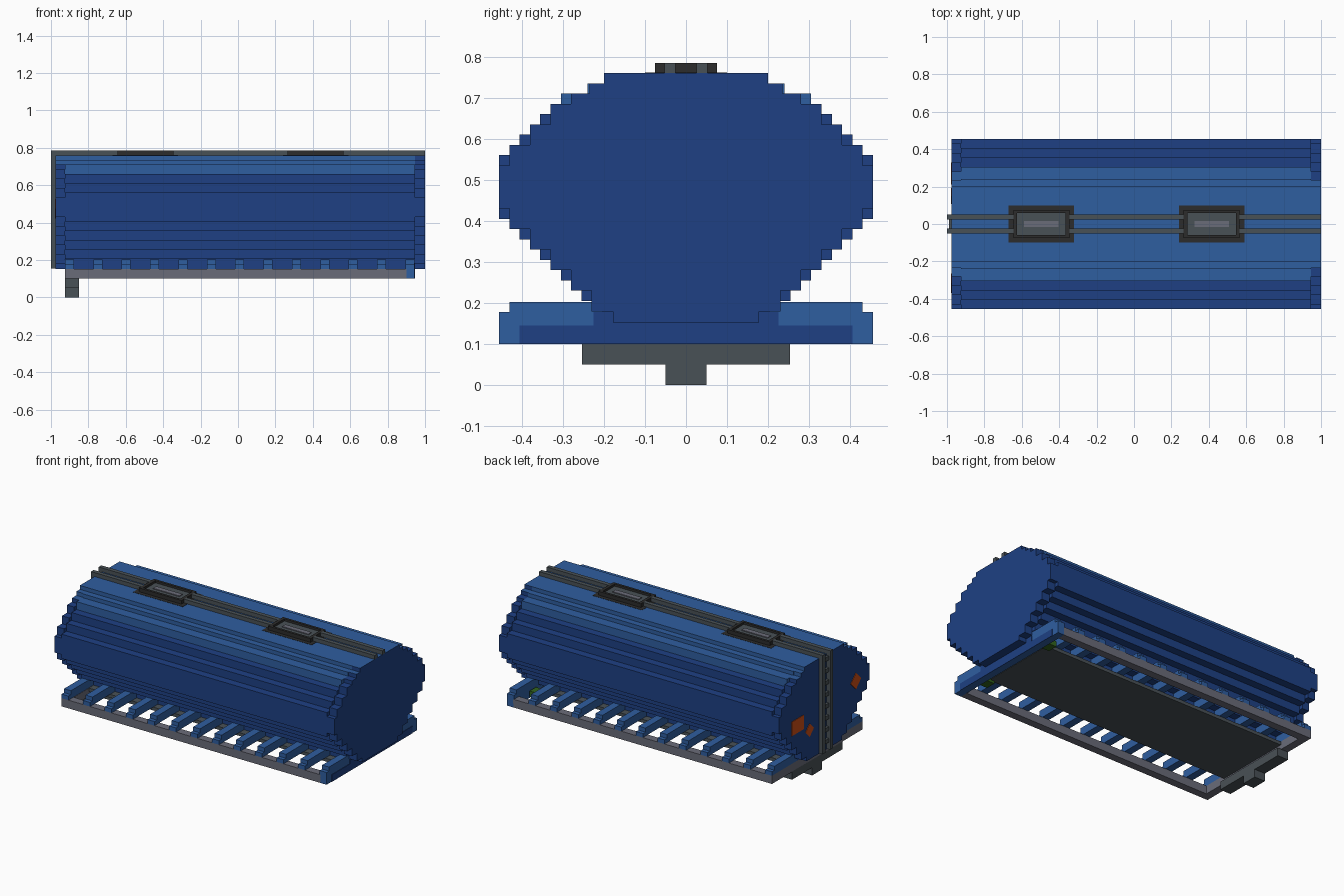
import bpy, bmesh, math

if "Cube" in bpy.data.objects:
    bpy.data.objects.remove(bpy.data.objects["Cube"])


def mat(name, r, g, b):
    lin = [((c / 255 + 0.055) / 1.055) ** 2.4 if c > 10 else c / 255 / 12.92 for c in (r, g, b)]
    m = bpy.data.materials.new(name)
    m.use_nodes = True
    m.diffuse_color = (*lin, 1)
    m.node_tree.nodes["Principled BSDF"].inputs["Base Color"].default_value = (*lin, 1)
    return m


DARK_BLUE = mat("dark blue", 30, 64, 132)
LIGHT_BLUE = mat("light blue", 47, 94, 160)
GREY = mat("rail grey", 73, 81, 86)
PALE = mat("pale grey", 106, 108, 121)
BLACK = mat("charcoal", 44, 44, 44)
ORANGE = mat("orange", 205, 78, 22)
GREEN = mat("green", 50, 100, 30)


def finish(name, bm, *mats):
    bmesh.ops.recalc_face_normals(bm, faces=bm.faces)
    me = bpy.data.meshes.new(name)
    bm.to_mesh(me)
    bm.free()
    for m in mats:
        me.materials.append(m)
    ob = bpy.data.objects.new(name, me)
    bpy.context.collection.objects.link(ob)
    return ob


def boxes(name, material, *bounds):
    """One object from boxes given as (x0, x1, y0, y1, z0, z1)."""
    bm = bmesh.new()
    for x0, x1, y0, y1, z0, z1 in bounds:
        vs = bmesh.ops.create_cube(bm, size=1)["verts"]
        for v in vs:
            v.co = (x1 if v.co.x > 0 else x0, y1 if v.co.y > 0 else y0, z1 if v.co.z > 0 else z0)
    return finish(name, bm, material)


def both(x0, x1, y0, y1, z0, z1):
    """A box and its mirror across y."""
    return [(x0, x1, y0, y1, z0, z1), (x0, x1, -y1, -y0, z0, z1)]


def prism(name, steps, z, x0, x1, is_light):
    """Stepped tank section: steps are (half width, top z) from z upward."""
    half = []
    for w, top in steps:
        half += [(w, z), (w, top)]
        z = top
    outline = half + [(-w, h) for w, h in reversed(half)]
    bm = bmesh.new()
    face = bm.faces.new([bm.verts.new((x0, y, h)) for y, h in outline])
    out = bmesh.ops.extrude_face_region(bm, geom=[face])["geom"]
    bmesh.ops.translate(bm, vec=(x1 - x0, 0, 0), verts=[v for v in out if isinstance(v, bmesh.types.BMVert)])
    bmesh.ops.recalc_face_normals(bm, faces=bm.faces)
    for f in bm.faces:
        f.material_index = int(is_light(f.calc_center_median().z, f.normal))
    return finish(name, bm, DARK_BLUE, LIGHT_BLUE)


# Tank barrel: dark lower part, light roof
barrel = [(0.205 + 0.05 * i, 0.205 + 0.05 * i) for i in range(5)]
barrel += [(0.455, 0.56), (0.405, 0.61), (0.355, 0.66)]
prism("tank_barrel", barrel, 0.153, -0.925, 0.945, lambda z, n: False)
prism("tank_roof", [(0.305, 0.71), (0.24, 0.735), (0.20, 0.76)], 0.66, -0.925, 0.945, lambda z, n: True)

# End caps, their steps falling half way between those of the barrel
cap = [(0.178, 0.18)] + [(0.23 + 0.05 * i, 0.23 + 0.05 * i) for i in range(5)]
cap += [(0.455, 0.535), (0.43, 0.585), (0.38, 0.635), (0.33, 0.685)]
cap += [(0.28, 0.71), (0.235, 0.735), (0.20, 0.76)]
prism("tank_cap_right", cap, 0.153, -0.975, -0.925, lambda z, n: z > 0.705)
prism("tank_cap_left", cap, 0.153, 0.945, 1.0, lambda z, n: z > 0.72 and n.z > 0.5)

# Roof rails, broken at the hatches, and ladder rails down one end
hatch_x = (-0.495, 0.415)
spans = [(-1.0, hatch_x[0] - 0.15), (hatch_x[0] + 0.15, hatch_x[1] - 0.15), (hatch_x[1] + 0.15, 1.0)]
boxes("roof_rails", GREY, *[b for a, c in spans for b in both(a, c, 0.025, 0.052, 0.758, 0.785)])
boxes("end_ladder_rails", GREY, *both(-1.0, -0.97, 0.025, 0.052, 0.155, 0.785))
boxes("end_ladder_rungs", GREY,
      *[(-0.99, -0.97, -0.03, 0.03, 0.2 + 0.075 * i, 0.225 + 0.075 * i) for i in range(8)])

# Roof hatches: flush flange, raised rim, recessed lid and bar
for i, hx in enumerate(hatch_x):
    boxes(f"hatch_flange_{i}", BLACK, (hx - 0.175, hx + 0.175, -0.1, 0.1, 0.755, 0.7615))
    boxes(f"hatch_rim_{i}", BLACK,
          *both(hx - 0.15, hx + 0.15, 0.06, 0.076, 0.76, 0.785),
          (hx - 0.15, hx - 0.13, -0.06, 0.06, 0.76, 0.785),
          (hx + 0.13, hx + 0.15, -0.06, 0.06, 0.76, 0.785))
    boxes(f"hatch_lid_{i}", GREY, (hx - 0.13, hx + 0.13, -0.06, 0.06, 0.76, 0.771))
    boxes(f"hatch_bar_{i}", PALE, (hx - 0.092, hx + 0.092, -0.016, 0.016, 0.765, 0.776))

# Orange plates on the ladder end
boxes("end_plate", ORANGE, (-0.978, -0.973, 0.21, 0.33, 0.37, 0.46))
for name, y, z, d in (("small_diamond_plate", 0.15, 0.34, 0.042), ("diamond_plate", -0.316, 0.475, 0.052)):
    s = d / math.sqrt(2)
    ob = boxes(name, ORANGE, (-0.003, 0.003, -s, s, -s, s))
    ob.location = (-0.975, y, z)
    ob.rotation_euler.x = math.pi / 4

# Underframe: side sills, end beams, belly plate
boxes("side_sills", PALE, *both(-0.925, 0.9, 0.405, 0.455, 0.1, 0.152))
boxes("rear_crossbar", PALE, (-0.925, -0.875, -0.405, 0.405, 0.1, 0.152))
boxes("front_beam", LIGHT_BLUE, (0.897, 0.943, -0.455, 0.455, 0.1, 0.152))
boxes("front_beam_face", DARK_BLUE, (0.94, 0.946, -0.405, 0.405, 0.1, 0.145),
      (0.94, 0.946, -0.225, 0.225, 0.145, 0.178))
boxes("belly_plate", GREY, (-0.875, 0.86, -0.25, 0.25, 0.13, 0.151))
boxes("green_blocks", GREEN, *both(0.83, 0.89, 0.24, 0.305, 0.115, 0.15))

# Walkway slats on both sides
pitch = (0.895 + 0.925) / 12
slats = []
for i in range(13):
    x = -0.925 + pitch * i
    slats += both(x, x + 0.048, 0.17, 0.43, 0.152, 0.203)
    slats += both(x, x + 0.048, 0.43, 0.455, 0.152, 0.178)
boxes("walkway_slats", LIGHT_BLUE, *slats)

# Coupling bracket below the ladder end
boxes("coupling_bracket", GREY, (-0.925, -0.85, -0.253, 0.253, 0.05, 0.102),
      (-0.925, -0.85, -0.05, 0.05, 0.0, 0.05))
